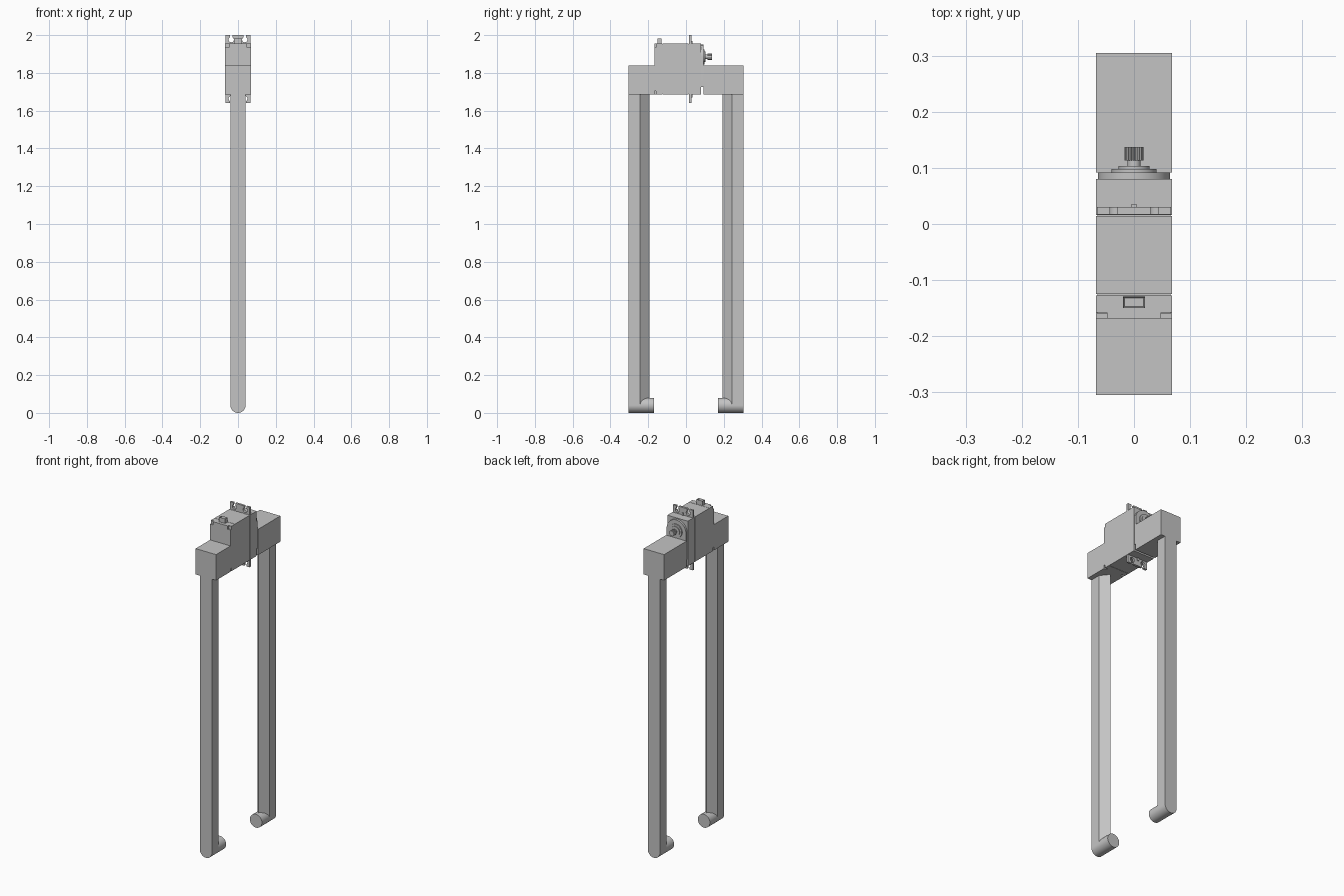
import bpy, bmesh
from math import sin, cos, pi, radians, asin

if "Cube" in bpy.data.objects:
    bpy.data.objects.remove(bpy.data.objects["Cube"])

grey = bpy.data.materials.new("light_grey")
grey.use_nodes = True
colour = (0.55, 0.55, 0.55, 1)
grey.diffuse_color = colour
grey.node_tree.nodes["Principled BSDF"].inputs["Base Color"].default_value = colour


def prism(name, outline, lo, hi, axis="y", smooth=False):
    """Extrude a closed outline: (x, z) along y, or (x, y) along z."""
    place = (lambda u, v, d: (u, d, v)) if axis == "y" else (lambda u, v, d: (u, v, d))
    bm = bmesh.new()
    low = [bm.verts.new(place(u, v, lo)) for u, v in outline]
    high = [bm.verts.new(place(u, v, hi)) for u, v in outline]
    bm.faces.new(low)
    bm.faces.new(high)
    for i in range(len(low)):
        j = (i + 1) % len(low)
        bm.faces.new((low[i], low[j], high[j], high[i]))
    bmesh.ops.recalc_face_normals(bm, faces=bm.faces)
    mesh = bpy.data.meshes.new(name)
    bm.to_mesh(mesh)
    bm.free()
    mesh.materials.append(grey)
    ob = bpy.data.objects.new(name, mesh)
    bpy.context.collection.objects.link(ob)
    if smooth:
        bpy.ops.object.select_all(action="DESELECT")
        ob.select_set(True)
        bpy.context.view_layer.objects.active = ob
        bpy.ops.object.shade_smooth_by_angle(angle=radians(30))
    return ob


def rect(w, lo, hi):
    return [(-w, lo), (w, lo), (w, hi), (-w, hi)]


def arc(cx, cy, r, start, end, n):
    return [(cx + r * cos(start + (end - start) * i / n),
             cy + r * sin(start + (end - start) * i / n)) for i in range(n + 1)]


def disc(name, z, r, lo, hi):
    return prism(name, arc(0, z, r, 0, 2 * pi, 48)[:-1], lo, hi, smooth=True)


W = 0.068
BOTTOM, TOP = 1.685, 1.955
ARM_TOP = 1.84
MID = (BOTTOM + TOP) / 2

# Legs with pointed inner edge, and round feet turned inwards
for side, s in (("front", -1), ("back", 1)):
    section = [(-0.04, 0.305 * s), (0.04, 0.305 * s), (0.04, 0.243 * s),
               (0, 0.193 * s), (-0.04, 0.243 * s)]
    prism(side + "_leg", section, 0.04, BOTTOM, axis="z")
    disc(side + "_foot", 0.04, 0.04, 0.305 * s, 0.17 * s)

# Crossbar blocks on each end of the motor
prism("front_crossbar", rect(W, BOTTOM, ARM_TOP), -0.305, -0.168)
prism("back_crossbar", rect(W, BOTTOM, ARM_TOP), 0.092, 0.305)

# Motor case: core with three shells separated by fine seams
prism("motor_core", rect(W - 0.003, BOTTOM + 0.003, TOP - 0.003), -0.16, 0.078)
prism("case_front_cover", rect(W, BOTTOM, TOP), -0.158, -0.127)
prism("case_middle", rect(W, BOTTOM, TOP), -0.125, 0.014)
prism("case_back_cover", rect(W, BOTTOM, TOP), 0.016, 0.08)

# Front end plate with corner screw notches
n = 0.02
plate = []
for sx, sz in ((1, 1), (-1, 1), (-1, -1), (1, -1)):
    x, z, h = sx * W, MID + sz * (TOP - BOTTOM) / 2, n
    corner = [(x, z - sz * h), (x - sx * h, z - sz * h), (x - sx * h, z)]
    plate += corner if sx * sz > 0 else corner[::-1]
prism("case_end_plate", plate, -0.168, -0.157)

# Mounting flanges with keyhole slots open at the outer edge
slot_x, slot_r, neck = 0.036, 0.014, 0.007
a = asin(neck / slot_r)
for name, s in (("upper_flange", 1), ("lower_flange", -1)):
    edge = MID + s * 0.18
    hole = 0.156
    outline = [(-W + 0.002, MID + s * 0.13), (-W + 0.002, edge)]
    for cx in (-slot_x, slot_x):
        ring = arc(cx, hole, slot_r, pi / 2 + a, 2.5 * pi - a, 20)
        outline += [(cx - neck, edge)]
        outline += [(x, MID + s * z) for x, z in ring]
        outline += [(cx + neck, edge)]
    outline += [(W - 0.002, edge), (W - 0.002, MID + s * 0.13)]
    prism(name, outline, 0.017, 0.03, smooth=True)
    ends = sorted((MID + s * 0.13, MID + s * 0.15))
    prism(name + "_rib", rect(0.005, *ends), 0.03, 0.035)

# Gearbox boss and stepped output shaft
shaft_z = 1.885
boss = [(-0.064, 1.725), (0.064, 1.725)] + arc(0, shaft_z, 0.064, 0, pi, 24)
prism("gearbox_boss", boss, 0.078, 0.092, smooth=True)
disc("bearing_collar", shaft_z, 0.04, 0.09, 0.098)
disc("bearing_ring", shaft_z, 0.028, 0.097, 0.103)
disc("output_shaft", shaft_z, 0.012, 0.1, 0.118)
teeth = 20
spline = []
for i in range(teeth * 4):
    r = 0.0165 if i % 4 < 2 else 0.0142
    t = 2 * pi * i / (teeth * 4)
    spline.append((r * cos(t), shaft_z + r * sin(t)))
prism("output_spline", spline, 0.113, 0.137)

# Cable socket on top, with a recessed opening
socket = prism("cable_socket", rect(0.02, -0.15, -0.129), 1.945, 1.983, axis="z")
bm = bmesh.new()
bm.from_mesh(socket.data)
top = max(bm.faces, key=lambda f: f.calc_center_median().z)
bmesh.ops.inset_region(bm, faces=[top], thickness=0.004)
bmesh.ops.translate(bm, verts=top.verts, vec=(0, 0, -0.015))
bm.to_mesh(socket.data)
bm.free()
